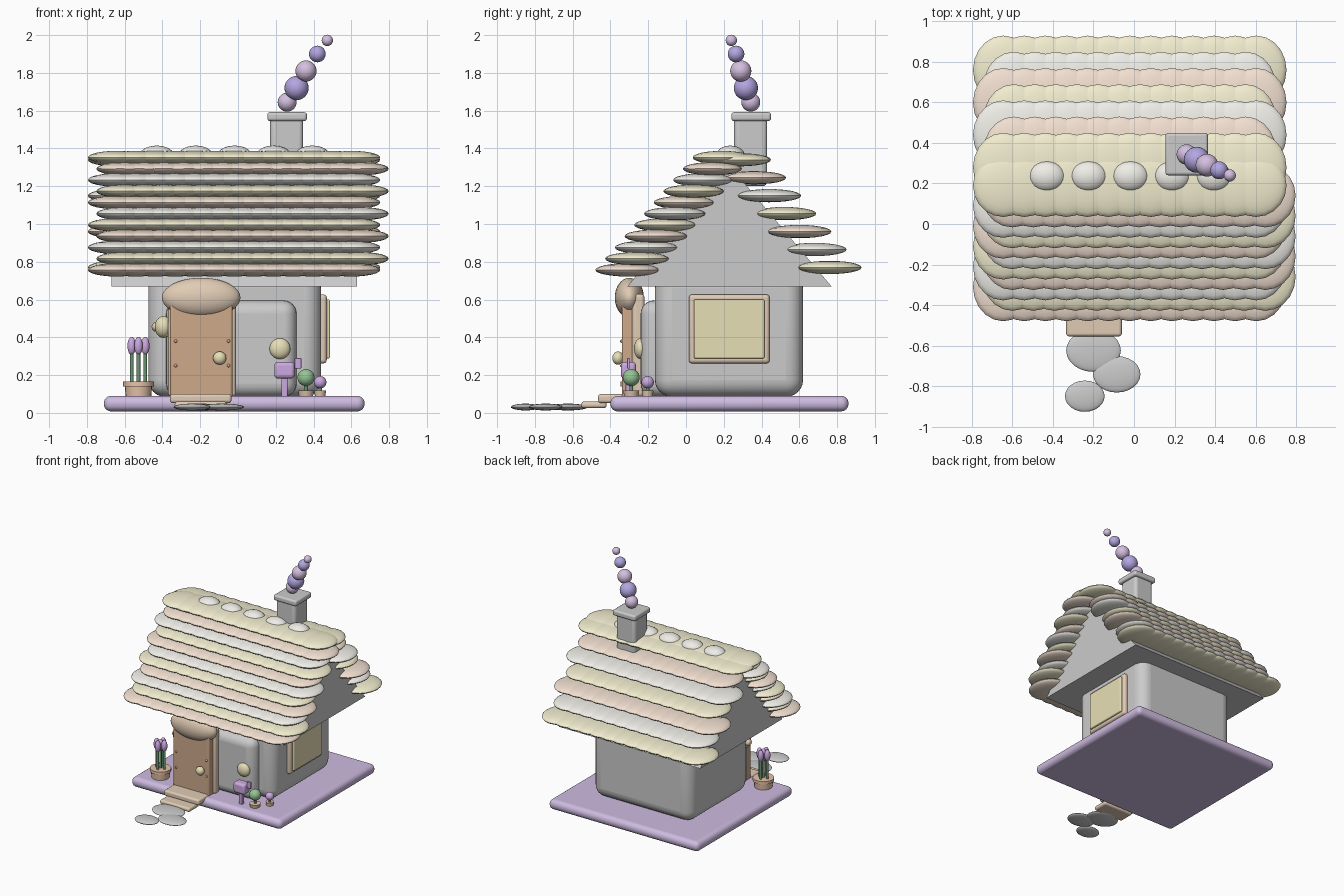
import bpy, bmesh, math
from mathutils import Matrix

if "Cube" in bpy.data.objects:
    bpy.data.objects.remove(bpy.data.objects["Cube"])

COL = {
    'lilac': (0.62, 0.50, 0.75, 1), 'violet': (0.45, 0.38, 0.75, 1), 'pink': (0.66, 0.52, 0.74, 1),
    'yellow': (0.80, 0.74, 0.47, 1), 'pale': (0.88, 0.84, 0.62, 1), 'peach': (0.88, 0.74, 0.63, 1),
    'cream': (0.86, 0.85, 0.80, 1), 'brown': (0.62, 0.40, 0.26, 1), 'trim': (0.75, 0.60, 0.46, 1),
    'clay': (0.80, 0.55, 0.40, 1), 'green': (0.30, 0.55, 0.30, 1), 'stem': (0.15, 0.30, 0.17, 1),
    'purple': (0.60, 0.40, 0.75, 1),
}


def finish(name, bm, col=None, bevel=0, segs=4):
    me = bpy.data.meshes.new(name)
    bm.to_mesh(me)
    bm.free()
    ob = bpy.data.objects.new(name, me)
    bpy.context.collection.objects.link(ob)
    if col:
        mat = bpy.data.materials.get(col) or bpy.data.materials.new(col)
        mat.diffuse_color = COL[col]
        mat.use_nodes = True
        mat.node_tree.nodes["Principled BSDF"].inputs["Base Color"].default_value = mat.diffuse_color
        me.materials.append(mat)
    if bevel:
        mod = ob.modifiers.new('Bevel', 'BEVEL')
        mod.width, mod.segments = bevel, segs
    bpy.ops.object.select_all(action='DESELECT')
    bpy.context.view_layer.objects.active = ob
    ob.select_set(True)
    bpy.ops.object.shade_smooth_by_angle(angle=math.radians(40))
    return ob


def box(name, x, y, z, col=None, bevel=0.01, segs=4):
    """Box from (min, max) ranges on each axis."""
    bm = bmesh.new()
    size = [r[1] - r[0] for r in (x, y, z)]
    mid = [(r[0] + r[1]) / 2 for r in (x, y, z)]
    bmesh.ops.create_cube(bm, size=1, matrix=Matrix.Translation(mid) @ Matrix.Diagonal((*size, 1)))
    return finish(name, bm, col, bevel, segs)


def balls(name, centres, r, col=None, u=24, v=14):
    """One or more ellipsoids with radii r."""
    bm = bmesh.new()
    for c in centres:
        bmesh.ops.create_uvsphere(bm, u_segments=u, v_segments=v, radius=1,
                                  matrix=Matrix.Translation(c) @ Matrix.Diagonal((*r, 1)))
    return finish(name, bm, col)


def cyl(name, centres, r1, r2, h, col=None, rot=Matrix(), segs=20):
    bm = bmesh.new()
    for c in centres:
        bmesh.ops.create_cone(bm, cap_ends=True, segments=segs, radius1=r1, radius2=r2, depth=h,
                              matrix=Matrix.Translation(c) @ rot)
    return finish(name, bm, col)


FACE_Y = Matrix.Rotation(math.pi / 2, 4, 'X')

# base and walls
box('base_slab', (-0.71, 0.67), (-0.40, 0.86), (0.008, 0.09), 'lilac', 0.038, 6)
box('house_body', (-0.475, 0.44), (-0.165, 0.62), (0.085, 0.75), None, 0.09, 6)
box('entry_bay', (-0.38, 0.31), (-0.24, 0.10), (0.085, 0.595), None, 0.07, 6)

# gable prism under the roof
bm = bmesh.new()
prof = [(-0.31, 0.67), (0.77, 0.67), (0.23, 1.31)]
ends = [[bm.verts.new((x, y, z)) for y, z in prof] for x in (-0.67, 0.63)]
bm.faces.new(ends[0])
bm.faces.new(ends[1])
for i in range(3):
    j = (i + 1) % 3
    bm.faces.new((ends[0][i], ends[0][j], ends[1][j], ends[1][i]))
bmesh.ops.recalc_face_normals(bm, faces=bm.faces[:])
finish('roof_gable', bm)


# shingle rows: overlapping flattened pebbles
def shingles(name, x0, n, y, z, ry, col):
    balls(name, [(x0 + 0.104 * i, y, z) for i in range(n)], (0.15, ry, 0.035), col, 20, 12)


for i in range(11):
    shingles(f'front_shingles_{i}', -0.645 + 0.045 * (i % 2), 13, -0.31 + 0.05 * i,
             0.757 + 0.0595 * i, 0.17 - 0.0015 * i, ('peach', 'pale', 'cream')[i % 3])
for i in range(7):
    shingles(f'back_shingles_{i}', -0.645 + 0.052 * (i % 2), 13 - i % 2, 0.76 - 0.08 * i,
             0.77 + 0.095 * i, 0.17, ('pale', 'cream', 'peach')[i % 3])
balls('ridge_pebbles', [(-0.43 + 0.206 * i, 0.235, 1.365) for i in range(5)], (0.09, 0.075, 0.05), 'cream')

# chimney and smoke
box('chimney', (0.17, 0.345), (0.255, 0.43), (1.2, 1.57), None, 0.025)
box('chimney_cap', (0.155, 0.365), (0.24, 0.45), (1.545, 1.592), None, 0.015)
for i, (x, y, z, r) in enumerate([(0.26, 0.343, 1.645, 0.05), (0.31, 0.317, 1.72, 0.064), (0.36, 0.29, 1.81, 0.056),
                                  (0.42, 0.265, 1.9, 0.044), (0.473, 0.24, 1.972, 0.03)]):
    balls(f'smoke_puff_{i}', [(x, y, z)], (r, r, r), ('pink', 'violet')[i % 2])

# door, frame, canopy
box('door_frame', (-0.37, -0.01), (-0.285, -0.22), (0.085, 0.63), 'trim', 0.02)
box('door', (-0.36, -0.03), (-0.34, -0.275), (0.05, 0.64), 'brown', 0.012)
balls('door_canopy', [(-0.195, -0.30, 0.61)], (0.208, 0.077, 0.105), 'trim', 32, 20)
balls('door_knob', [(-0.097, -0.36, 0.29)], (0.035, 0.03, 0.035), 'yellow')
balls('door_studs', [(x, -0.34, z) for x in (-0.33, -0.05) for z in (0.25, 0.38)], (0.009, 0.009, 0.009), 'brown', 10, 6)

# steps and path
box('upper_step', (-0.36, -0.035), (-0.465, -0.28), (0.052, 0.10), 'trim', 0.015)
box('lower_step', (-0.335, -0.06), (-0.555, -0.42), (0.025, 0.06), 'trim', 0.015)
for i, (x, y, rx, ry) in enumerate([(-0.2, -0.625, 0.135, 0.105), (-0.085, -0.742, 0.117, 0.09),
                                    (-0.243, -0.85, 0.098, 0.077)]):
    balls(f'path_stone_{i}', [(x, y, 0.031)], (rx, ry, 0.018))

# round front window, left lamp
balls('round_window', [(0.222, -0.242, 0.34)], (0.055, 0.033, 0.055), 'yellow')
balls('wall_lamp', [(-0.395, -0.21, 0.455)], (0.045, 0.05, 0.058), 'yellow')
balls('lamp_bracket', [(-0.435, -0.2, 0.455)], (0.022, 0.03, 0.025), 'trim')

# side window
box('side_window_frame', (0.42, 0.47), (0.015, 0.443), (0.262, 0.627), 'trim', 0.018)
box('side_window_pane', (0.44, 0.487), (0.042, 0.415), (0.288, 0.6), 'yellow', 0.008)

# tulip pot
PX, PY = -0.527, -0.265
cyl('tulip_pot', [(PX, PY, 0.125)], 0.068, 0.074, 0.075, 'clay')
cyl('tulip_pot_rim', [(PX, PY, 0.153)], 0.081, 0.081, 0.024, 'clay')
spots = [(PX, PY)] + [(PX + 0.036 * math.cos(a), PY + 0.036 * math.sin(a))
                      for a in [math.pi / 2 * k for k in range(4)]]
cyl('tulip_stems', [(x, y, 0.245) for x, y in spots], 0.01, 0.01, 0.17, 'stem', segs=10)
balls('tulip_heads', [(x, y, 0.355) for x, y in spots], (0.023, 0.023, 0.048), 'purple', 14, 10)

# mailbox
box('mailbox_post', (0.23, 0.262), (-0.32, -0.29), (0.08, 0.20), 'purple', 0.006)
box('mailbox', (0.192, 0.30), (-0.345, -0.265), (0.182, 0.27), 'purple', 0.02)
box('mailbox_flag', (0.3, 0.335), (-0.312, -0.298), (0.235, 0.29), 'purple', 0.004)

# small potted plants
for n, x, y, z, r, col in (('bush', 0.36, -0.29, 0.187, 0.045, 'green'), ('bloom', 0.435, -0.203, 0.162, 0.033, 'purple')):
    balls(f'{n}_top', [(x, y, z)], (r, r, r), col)
    cyl(f'{n}_stem', [(x, y, 0.12)], 0.01, 0.01, 0.07, 'stem', segs=10)
    cyl(f'{n}_pot', [(x, y, 0.1)], r * 0.8, r * 0.95, 0.035, 'clay')
